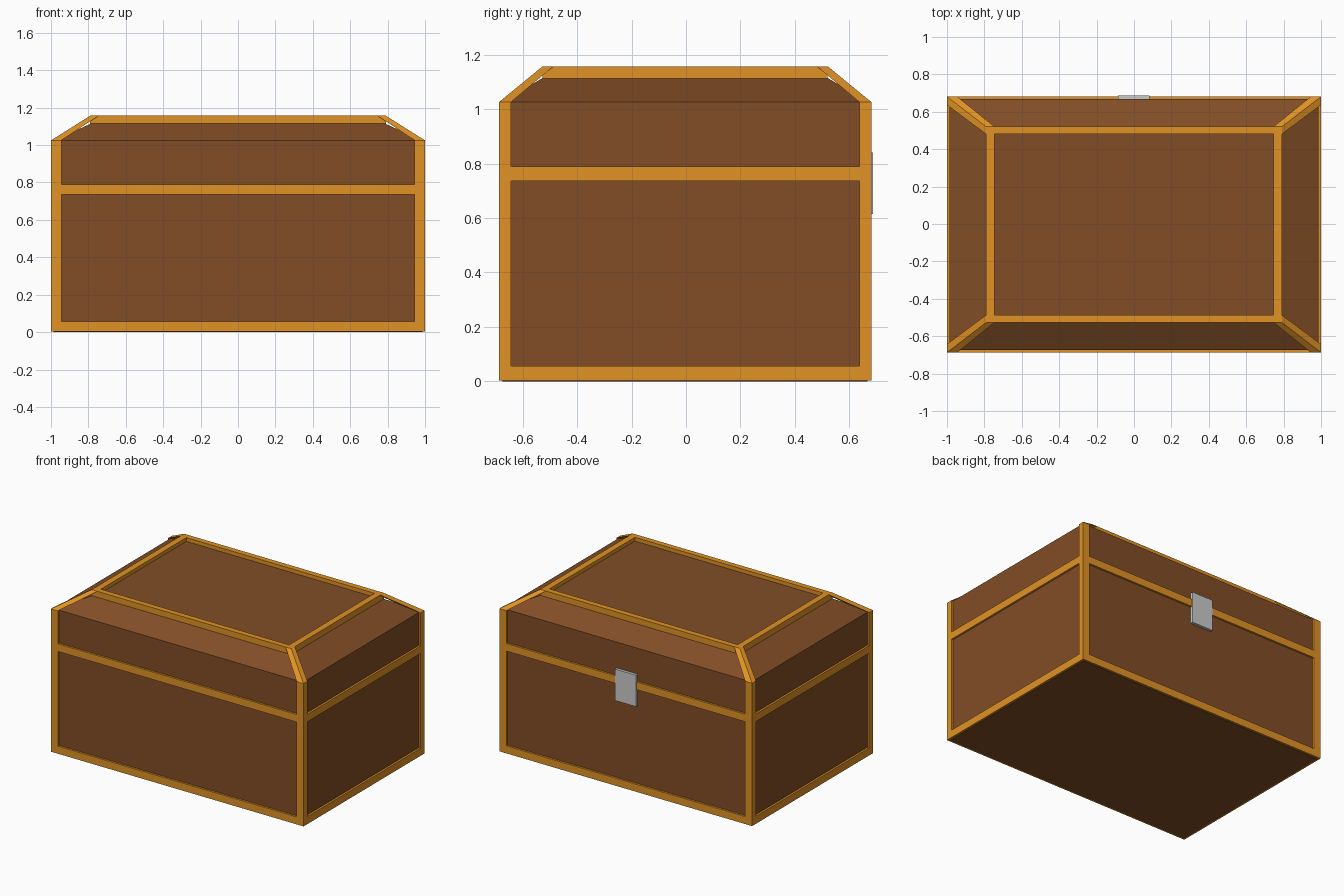
import bpy, bmesh

if "Cube" in bpy.data.objects:
    bpy.data.objects.remove(bpy.data.objects["Cube"])

CY = -0.003                    # body sits a hair forward of the clasp
X, Y = 1.0, 0.684              # outer half sizes
TX, TY = 0.79, 0.523           # half sizes of the top frame
WX, WY = 0.055, 0.044          # trim widths
INSET = 0.014                  # panels sit behind the trim
Z_MID, Z_EAVE, Z_TOP = 0.735, 1.025, 1.157


def material(name, color):
    m = bpy.data.materials.new(name)
    m.diffuse_color = color
    m.use_nodes = True
    m.node_tree.nodes["Principled BSDF"].inputs["Base Color"].default_value = m.diffuse_color
    return m


wood = material("wood", (0.22, 0.075, 0.019, 1))
trim = material("trim", (0.75, 0.29, 0.018, 1))


def loft(bm, rings):
    """Closed solid through rectangles (x0, x1, y0, y1, z), bottom to top."""
    loops = [[bm.verts.new((x, y, z)) for x, y in
              ((x0, y0), (x1, y0), (x1, y1), (x0, y1))]
             for x0, x1, y0, y1, z in rings]
    bm.faces.new(loops[0][::-1])
    bm.faces.new(loops[-1])
    for a, b in zip(loops, loops[1:]):
        for i in range(4):
            j = (i + 1) % 4
            bm.faces.new((a[i], a[j], b[j], b[i]))


def box(bm, x0, x1, y0, y1, z0, z1):
    loft(bm, [(x0, x1, y0, y1, z0), (x0, x1, y0, y1, z1)])


def centred(hx, hy, z):
    return (-hx, hx, -hy, hy, z)


def band(bm, hx, hy, wx, wy, z0, z1):
    """Rectangular frame of four bars."""
    for s in (-1, 1):
        ya, yb = sorted((s * hy, s * (hy - wy)))
        box(bm, -hx, hx, ya, yb, z0, z1)
        xa, xb = sorted((s * hx, s * (hx - wx)))
        box(bm, xa, xb, wy - hy, hy - wy, z0, z1)


def corners(bm, z0, z1, hx1=X, hy1=Y, wx1=WX, wy1=WY):
    """Four corner beams from the outer footprint to a given upper one."""
    def ring(sx, sy, hx, hy, wx, wy, z):
        return (*sorted((sx * hx, sx * (hx - wx))),
                *sorted((sy * hy, sy * (hy - wy))), z)
    for sx in (-1, 1):
        for sy in (-1, 1):
            loft(bm, [ring(sx, sy, X, Y, WX, WY, z0),
                      ring(sx, sy, hx1, hy1, wx1, wy1, z1)])


def finish(name, bm, mat=None, y=CY):
    bmesh.ops.recalc_face_normals(bm, faces=bm.faces)
    me = bpy.data.meshes.new(name)
    bm.to_mesh(me)
    bm.free()
    ob = bpy.data.objects.new(name, me)
    ob.location.y = y
    if mat:
        me.materials.append(mat)
    bpy.context.collection.objects.link(ob)


PX, PY = X - INSET, Y - INSET

# Wooden chest body
bm = bmesh.new()
loft(bm, [centred(PX, PY, 0), centred(PX, PY, Z_MID)])
finish("chest_body", bm, wood)

# Wooden lid with hipped top
bm = bmesh.new()
loft(bm, [centred(PX, PY, Z_MID), centred(PX, PY, Z_EAVE),
          centred(0.752, 0.497, 1.13)])
finish("lid", bm, wood)

# Body trim: bottom band and posts
bm = bmesh.new()
band(bm, X, Y, WX, WY, 0.003, 0.057)
corners(bm, 0.057, Z_MID)
finish("body_trim", bm, trim)

# Lid trim: rim, short posts, sloping hips and top frame
bm = bmesh.new()
band(bm, X, Y, WX, WY, Z_MID, 0.789)
corners(bm, 0.789, Z_EAVE)
corners(bm, Z_EAVE, Z_TOP, TX, TY, 0.045, 0.04)
band(bm, TX, TY, 0.045, 0.04, 1.1, Z_TOP)
finish("lid_trim", bm, trim)

# Clasp plate on the back
bm = bmesh.new()
box(bm, -0.085, 0.082, 0.655, 0.687, 0.615, 0.84)
finish("clasp", bm, y=0)
